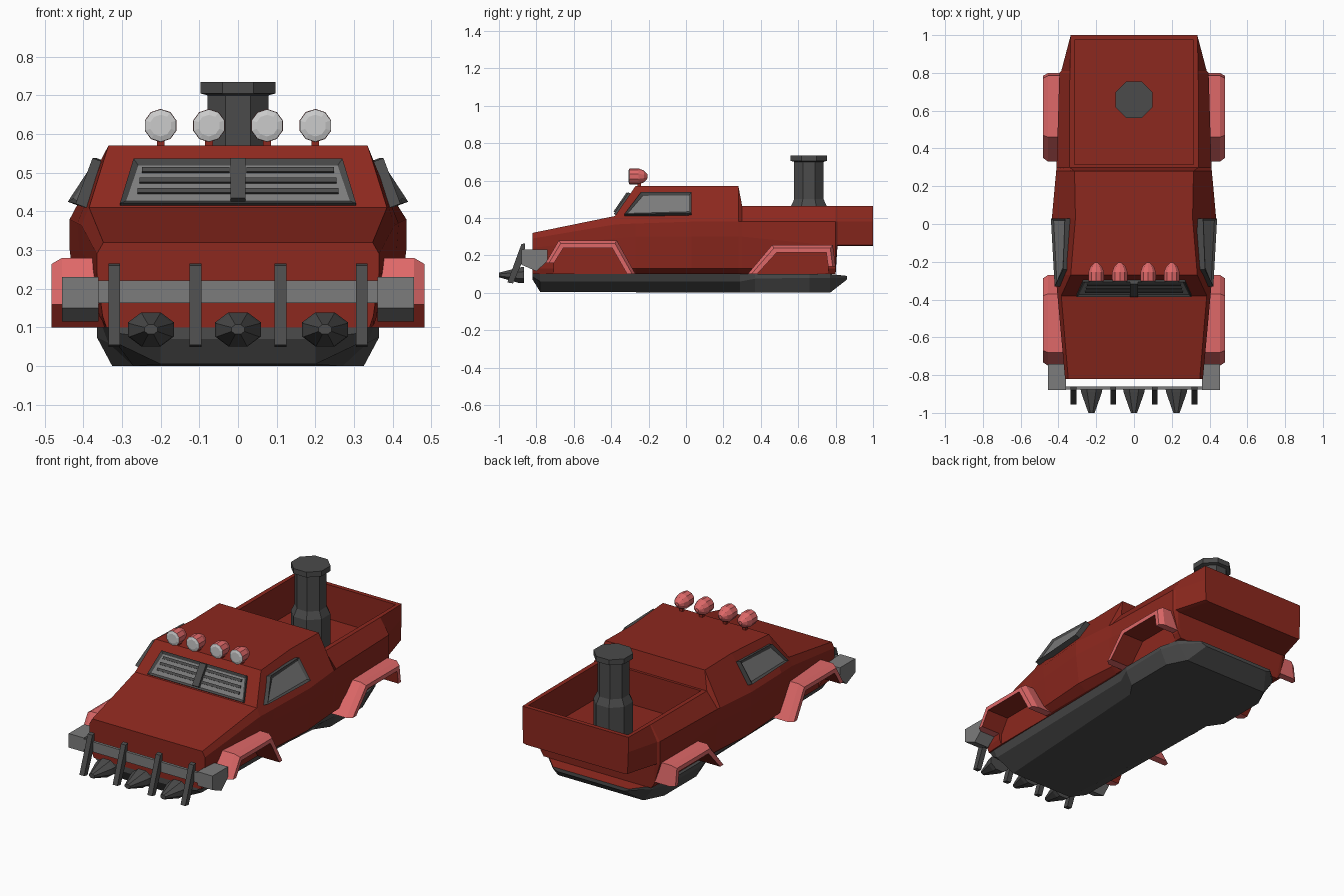
import bpy, bmesh, math
from mathutils import Vector

cube = bpy.data.objects.get("Cube")
if cube:
    bpy.data.objects.remove(cube, do_unlink=True)


def material(name, r, g, b):
    m = bpy.data.materials.new(name)
    m.use_nodes = True
    m.diffuse_color = (r, g, b, 1)
    m.node_tree.nodes["Principled BSDF"].inputs["Base Color"].default_value = (r, g, b, 1)
    return m


RED = material("dark red paint", 0.265, 0.021, 0.013)
PINK = material("light red trim", 0.74, 0.14, 0.14)
DARK = material("dark grey metal", 0.07, 0.07, 0.07)
GREY = material("mid grey metal", 0.2, 0.2, 0.2)
LENS = material("pale lens", 0.6, 0.6, 0.6)


def finish(name, bm, mats):
    bmesh.ops.recalc_face_normals(bm, faces=bm.faces)
    me = bpy.data.meshes.new(name)
    bm.to_mesh(me)
    bm.free()
    for m in mats:
        me.materials.append(m)
    ob = bpy.data.objects.new(name, me)
    bpy.context.collection.objects.link(ob)
    return ob


def loft(name, rings, mats, pick=lambda i, j: 0):
    """Skin closed rings in order; pick(i, j) gives the material of each side, i = -1 or last for caps."""
    bm = bmesh.new()
    vs = [[bm.verts.new(p) for p in r] for r in rings]
    n = len(rings[0])
    for i in range(len(rings) - 1):
        for j in range(n):
            k = (j + 1) % n
            f = bm.faces.new((vs[i][j], vs[i][k], vs[i + 1][k], vs[i + 1][j]))
            f.material_index = pick(i, j)
    bm.faces.new(vs[0]).material_index = pick(-1, 0)
    bm.faces.new(vs[-1]).material_index = pick(len(rings), 0)
    return finish(name, bm, mats)


def section(y, *half):
    """Mirror a half profile of (x, z) points into a full ring at y."""
    return [(x, y, z) for x, z in half] + [(-x, y, z) for x, z in reversed(half)]


def circle(c, r, n, axis, squash=1.0):
    ring = []
    for k in range(n):
        a = 2 * math.pi * (k + 0.5) / n
        u, v = r * math.cos(a), r * squash * math.sin(a)
        ring.append(Vector(c) + Vector((u, v, 0) if axis == "z" else (u, 0, v)))
    return ring


def prism(name, x0, x1, outline, mat):
    return loft(name, [[(x, y, z) for y, z in outline] for x in (x0, x1)], [mat])


def box(name, c, s, mat, tilt=0.0):
    bm = bmesh.new()
    bmesh.ops.create_cube(bm, size=1)
    bmesh.ops.scale(bm, vec=s, verts=bm.verts)
    ob = finish(name, bm, [mat])
    ob.location = c
    ob.rotation_euler.x = tilt
    return ob


def window(name, corners, back, border):
    """Thick dark frame with a sunken grey pane."""
    bm = bmesh.new()
    front = [bm.verts.new(p) for p in corners]
    rear = [bm.verts.new(Vector(p) + Vector(back)) for p in corners]
    face = bm.faces.new(front)
    bm.faces.new(rear)
    for i in range(4):
        k = (i + 1) % 4
        bm.faces.new((front[i], front[k], rear[k], rear[i]))
    bmesh.ops.recalc_face_normals(bm, faces=bm.faces)
    bmesh.ops.inset_individual(bm, faces=[face], thickness=border, depth=-0.009)
    face.material_index = 1
    return finish(name, bm, [DARK, GREY])


def carve(target, cutter):
    cutter.hide_render = True
    cutter.hide_viewport = True
    cut = target.modifiers.new(cutter.name, "BOOLEAN")
    cut.operation = "DIFFERENCE"
    cut.solver = "EXACT"
    cut.object = cutter


# Body shell with nose, cabin and overhanging bed
body = loft("body", [
    section(-0.82, (0.34, 0.10), (0.35, 0.13), (0.365, 0.24), (0.365, 0.29), (0.348, 0.32)),
    section(-0.38, (0.36, 0.10), (0.385, 0.13), (0.40, 0.29), (0.405, 0.365), (0.385, 0.41)),
    section(-0.27, (0.36, 0.10), (0.395, 0.13), (0.41, 0.30), (0.415, 0.37), (0.335, 0.57)),
    section(0.03, (0.36, 0.10), (0.415, 0.13), (0.435, 0.30), (0.435, 0.38), (0.31, 0.57)),
    section(0.28, (0.36, 0.10), (0.395, 0.13), (0.412, 0.30), (0.412, 0.38), (0.315, 0.57)),
    section(0.30, (0.36, 0.10), (0.395, 0.13), (0.41, 0.30), (0.41, 0.38), (0.342, 0.465)),
    section(0.80, (0.34, 0.10), (0.36, 0.13), (0.395, 0.25), (0.395, 0.38), (0.34, 0.465)),
    section(0.81, (0.36, 0.25), (0.37, 0.252), (0.385, 0.255), (0.385, 0.38), (0.34, 0.465)),
    section(1.0, (0.31, 0.25), (0.32, 0.252), (0.33, 0.255), (0.335, 0.38), (0.335, 0.465)),
], [RED])

# Hollow of the open bed
carve(body, loft("bed_cutter", [
    section(0.315, (0.315, 0.27), (0.315, 0.7)),
    section(0.975, (0.315, 0.27), (0.315, 0.7)),
], [RED]))

# Armoured belly, narrow at the front and flared at the rear, with a painted rear ledge
loft("belly_hull", [
    section(-0.82, (0.20, 0.07), (0.31, 0.085), (0.33, 0.10)),
    section(-0.78, (0.20, 0.005), (0.315, 0.06), (0.335, 0.10)),
    section(0.29, (0.27, 0.0), (0.335, 0.06), (0.35, 0.10)),
    section(0.37, (0.325, 0.0), (0.365, 0.075), (0.365, 0.10)),
    section(0.66, (0.325, 0.0), (0.365, 0.08), (0.365, 0.10)),
    section(0.77, (0.27, 0.0), (0.33, 0.08), (0.335, 0.10)),
    section(0.86, (0.21, 0.07), (0.24, 0.08), (0.24, 0.09)),
], [DARK, RED], lambda i, j: 1 if (i, j) == (5, 2) else 0)


# Windshield with slats and a centre post
def slope(x, z, lift=0.0):
    return (x, -0.38 + (z - 0.41) * 0.6875 - lift * 0.824, z + lift * 0.566)


window("windshield", [slope(-0.305, 0.415, 0.012), slope(0.305, 0.415, 0.012),
                      slope(0.27, 0.53, 0.012), slope(-0.27, 0.53, 0.012)],
       (0, 0.03, -0.02), 0.02)
tilt = -math.atan(0.6875)
for z, width in ((0.449, 0.25), (0.476, 0.238), (0.503, 0.226)):
    for s in (-1, 1):
        box("windshield_slat", slope(s * 0.135, z, 0.006), (width, 0.008, 0.014), DARK, tilt)
box("windshield_post", slope(0, 0.475, 0.010), (0.04, 0.02, 0.125), DARK, tilt)

# Roof lamps on short stalks
for x in (-0.2, -0.075, 0.075, 0.2):
    spec = ((-0.308, 0.028), (-0.303, 0.042), (-0.255, 0.043), (-0.225, 0.032), (-0.205, 0.010))
    loft("roof_lamp", [circle((x, y, 0.622), r, 10, "y") for y, r in spec],
         [PINK, LENS], lambda i, j: 1 if i <= 0 else 0)
    box("lamp_stalk", (x, -0.25, 0.575), (0.02, 0.02, 0.03), RED)

# Exhaust stack standing in the bed
stack = ((0.265, 0.105), (0.46, 0.105), (0.50, 0.085), (0.70, 0.085), (0.705, 0.105), (0.735, 0.105))
loft("exhaust_stack", [circle((0, 0.657, z), r, 8, "z") for z, r in stack], [DARK])

# Wheel arches: outer and inner outlines as (y, z), with wells cut behind them
front_arch = (((-0.75, 0.16), (-0.68, 0.28), (-0.37, 0.28), (-0.27, 0.10)),
              ((-0.705, 0.16), (-0.655, 0.24), (-0.395, 0.24), (-0.315, 0.10)))
rear_arch = (((0.33, 0.10), (0.46, 0.255), (0.785, 0.255), (0.80, 0.14)),
             ((0.38, 0.10), (0.485, 0.215), (0.75, 0.215), (0.76, 0.14)))
for s in (-1, 1):
    for name, (outer, inner) in (("front_arch", front_arch), ("rear_arch", rear_arch)):
        rings = []
        for (oy, oz), (iy, iz) in zip(outer, inner):
            my, mz = oy * 0.6 + iy * 0.4, oz * 0.6 + iz * 0.4
            rings.append([(s * 0.355, oy, oz), (s * 0.455, oy, oz), (s * 0.482, my, mz),
                          (s * 0.482, iy, iz), (s * 0.355, iy, iz)])
        loft(name, rings, [PINK, RED], lambda i, j: 1 if j == 3 else 0)
        well = list(inner) + [(inner[-1][0], 0.05), (inner[0][0], 0.05)]
        carve(body, prism(name + "_well_cutter", s * 0.345, s * 0.6, well, RED))

    # Raised side window
    window("side_window", [(s * 0.42, -0.33, 0.42), (s * 0.44, 0.03, 0.425),
                           (s * 0.366, 0.03, 0.538), (s * 0.376, -0.24, 0.538)],
           (-s * 0.08, 0, -0.03), 0.02)

    # Bumper end block
    prism("bumper_end", s * 0.36, s * 0.455,
          [(-0.88, 0.23), (-0.74, 0.23), (-0.74, 0.17), (-0.80, 0.115), (-0.88, 0.15)], GREY)

# Bumper beam, blades and ram spikes
box("bumper_beam", (0, -0.868, 0.192), (0.74, 0.016, 0.058), GREY)
for x in (-0.32, -0.11, 0.11, 0.32):
    prism("bumper_blade", x - 0.015, x + 0.015,
          [(-0.86, 0.265), (-0.88, 0.26), (-0.955, 0.055), (-0.925, 0.05), (-0.865, 0.19)], DARK)
for x in (-0.225, 0, 0.225):
    loft("ram_spike", [circle((x, y, z), r, 8, "y", 0.75)
                       for y, z, r in ((-0.865, 0.095, 0.064), (-0.89, 0.093, 0.06), (-1.0, 0.095, 0.018))], [DARK])
